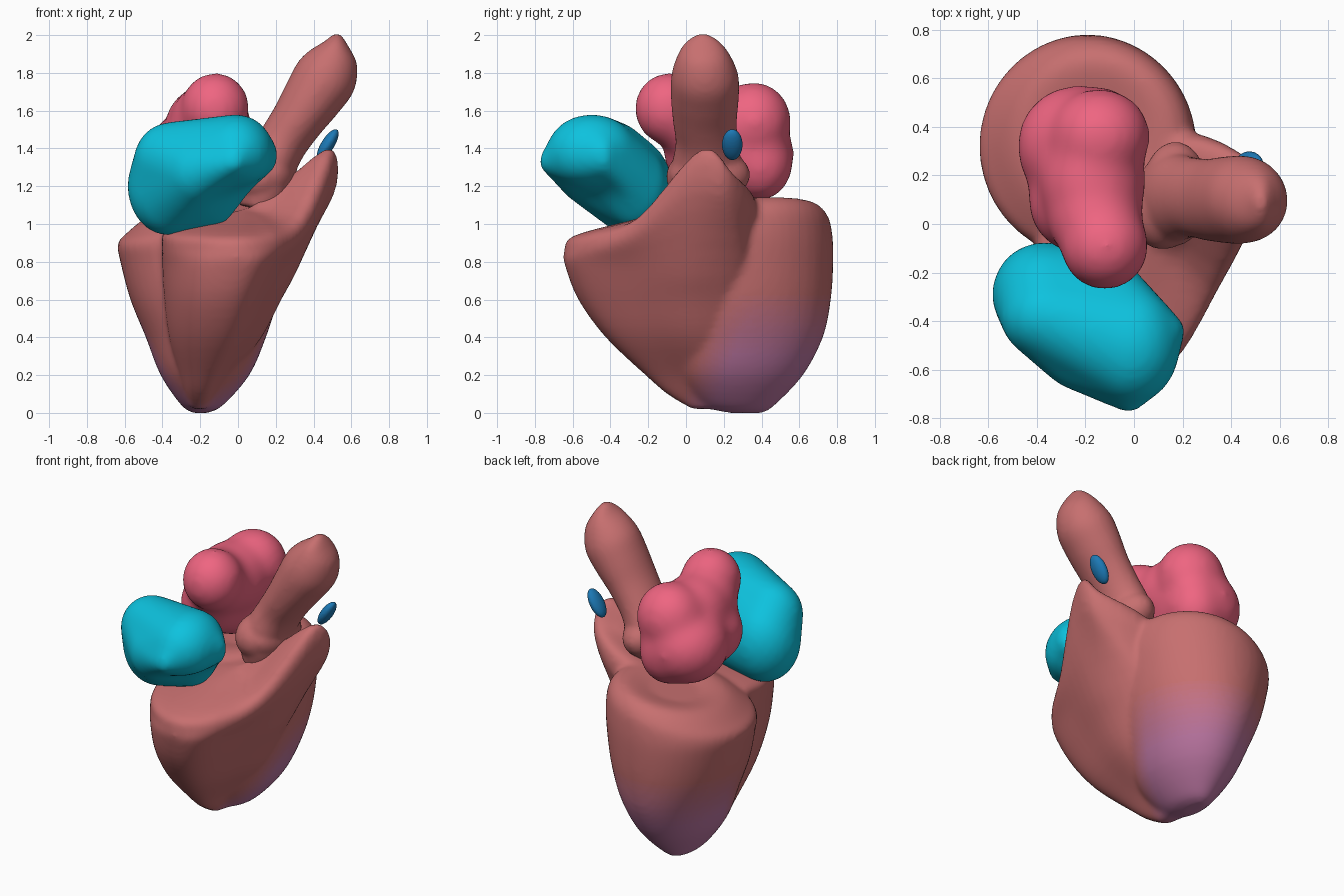
import bpy, bmesh, math
from mathutils import Vector, Matrix

if "Cube" in bpy.data.objects:
    bpy.data.objects.remove(bpy.data.objects["Cube"])


def material(name, rgb):
    m = bpy.data.materials.new(name)
    m.diffuse_color = (*rgb, 1)
    m.use_nodes = True
    m.node_tree.nodes["Principled BSDF"].inputs["Base Color"].default_value = m.diffuse_color
    return m


BROWN, PURPLE = (0.57, 0.16, 0.16), (0.50, 0.18, 0.36)
muscle = [material("muscle_%d" % i, [a + (b - a) * i / 12 for a, b in zip(BROWN, PURPLE)])
          for i in range(13)]
pink = material("pink", (0.86, 0.13, 0.22))
cyan = material("cyan", (0.004, 0.54, 0.73))
blue = material("blue", (0.012, 0.19, 0.46))


def catmull(a, b, c, d, t):
    return 0.5 * (2 * b + (c - a) * t + (2 * a - 5 * b + 4 * c - d) * t * t
                  + (3 * b - a - 3 * c + d) * t ** 3)


def spline(points, n=48):
    """Closed smooth curve through the points."""
    out, k = [], len(points)
    for j in range(n):
        s = j * k / n
        i = int(s)
        out.append(catmull(*(Vector(points[(i + o) % k]) for o in (-1, 0, 1, 2)), s - i))
    return out


def loft(bm, rings, steps=4):
    """Skin through the rings, curved between them and closed at both ends."""
    m = len(rings) - 1
    full = []
    for i in range(m):
        a, b, c, d = (rings[max(0, min(m, i + o))] for o in (-1, 0, 1, 2))
        for s in range(steps):
            full.append([catmull(*q, s / steps) for q in zip(a, b, c, d)])
    full.append(rings[-1])
    rows = [[bm.verts.new(p) for p in r] for r in full]
    n = len(rows[0])
    for a, b in zip(rows, rows[1:]):
        for j in range(n):
            bm.faces.new((a[j], a[(j + 1) % n], b[(j + 1) % n], b[j]))
    for r in (rows[0], rows[-1]):
        c = bm.verts.new(sum((v.co for v in r), Vector()) / n)
        for j in range(n):
            bm.faces.new((r[j], r[(j + 1) % n], c))


def ellipsoid(bm, centre, radii, rot=Matrix()):
    bmesh.ops.create_uvsphere(bm, u_segments=32, v_segments=20, radius=1,
                              matrix=Matrix.Translation(centre) @ rot @ Matrix.Diagonal((*radii, 1)))


def finish(name, bm, mats, voxel=0.02, smooth=4):
    """Fuse overlapping pieces into one smooth skin."""
    bmesh.ops.recalc_face_normals(bm, faces=bm.faces)
    me = bpy.data.meshes.new(name)
    bm.to_mesh(me)
    bm.free()
    ob = bpy.data.objects.new(name, me)
    bpy.context.collection.objects.link(ob)
    r = ob.modifiers.new("fuse", 'REMESH')
    r.mode, r.voxel_size = 'VOXEL', voxel
    s = ob.modifiers.new("soften", 'SMOOTH')
    s.factor, s.iterations = 0.5, smooth
    bpy.context.view_layer.update()
    new = bpy.data.meshes.new_from_object(ob.evaluated_get(bpy.context.evaluated_depsgraph_get()))
    ob.modifiers.clear()
    ob.data = new
    new.materials.clear()
    for m in mats:
        new.materials.append(m)
    for p in new.polygons:
        p.use_smooth = True
        p.material_index = 0
    return ob


# Ventricles: round rear chamber, its top tilted down to the front left
bm = bmesh.new()
rings = []
for z, cx, cy, rx, ry in [(0.0, -.2, .32, .04, .09), (.04, -.19, .28, .11, .19),
                          (.2, -.175, .28, .235, .34), (.4, -.17, .30, .318, .425),
                          (.6, -.18, .31, .39, .457), (.8, -.19, .32, .433, .46),
                          (.93, -.19, .32, .447, .455), (1.02, -.18, .33, .41, .42),
                          (1.09, -.17, .36, .30, .31), (1.07, -.17, .36, .15, .15)]:
    k = .17 if z > 1 else .08 if z > .9 else 0
    ring = []
    for i in range(48):
        t = 2 * math.pi * i / 48
        dx, dy = rx * math.cos(t), ry * math.sin(t)
        ring.append(Vector((cx + dx, cy + dy, z + k * (dx + .3 * dy))))
    rings.append(ring)
loft(bm, rings)

# Ventricles: wedge-shaped front chamber with raised right peak
outline = [(0, .58), (.06, .28), (.26, .06), (.55, 0), (.75, .08), (.89, .35),
           (1, .7), (.85, 1), (.4, 1), (.1, .9)]
rings = []
for z, xl, xr, yf, yb in [(.02, -.25, -.15, .03, .2), (.1, -.28, -.10, -.10, .22),
                          (.2, -.31, -.03, -.215, .25), (.4, -.365, .125, -.425, .27),
                          (.6, -.39, .23, -.57, .30), (.78, -.4, .325, -.64, .33)]:
    rings.append(spline([(xl + (xr - xl) * u, yf + (yb - yf) * v, z) for u, v in outline]))
rings.append(spline([(-.4, -.13, .88), (-.35, -.40, .87), (-.2, -.58, .86), (0, -.645, .85),
                     (.18, -.55, .87), (.34, -.28, .94), (.48, .02, 1.16), (.475, .24, 1.12),
                     (.17, .38, 1.02), (-.3, .2, .9)]))
top = spline([(-.38, -.13, .97), (-.33, -.37, .95), (-.19, -.54, .94), (0, -.6, .935),
              (.16, -.51, .95), (.31, -.26, 1.03), (.485, .08, 1.40), (.465, .25, 1.27),
              (.14, .34, 1.14), (-.3, .2, 1.0)])
rings.append(top)
rings.append([p.lerp(Vector((.06, .0, 1.1)), .5) for p in top])
loft(bm, rings)
body = finish("ventricles", bm, muscle, 0.018, 7)

# Purple tint fading in toward the lower rear
clamp = lambda v: max(0.0, min(1.0, v))
for p in body.data.polygons:
    c = p.center
    f = clamp((.64 - c.z) / .34) * clamp((c.y + .05 - .4 * c.z) / .18)
    p.material_index = round(12 * f)

# Great vessel: leaning tube with a bulging root, a neck and a narrowed tip
bm = bmesh.new()
path = [((.12, .09, 1.08), .12, .14), ((.14, .10, 1.20), .15, .18), ((.17, .11, 1.31), .14, .185),
        ((.235, .11, 1.43), .133, .165), ((.315, .10, 1.55), .14, .17), ((.395, .10, 1.67), .158, .18),
        ((.465, .10, 1.78), .167, .178), ((.505, .095, 1.88), .132, .145),
        ((.52, .09, 1.96), .06, .095), ((.525, .09, 2.005), .02, .03)]
rings = []
for i, (c, ra, rb) in enumerate(path):
    d = (Vector(path[min(i + 1, len(path) - 1)][0]) - Vector(path[max(i - 1, 0)][0])).normalized()
    side = Vector((0, 1, 0))
    across = side.cross(d).normalized()
    rings.append([Vector(c) + ra * math.cos(t) * across + rb * math.sin(t) * side
                  for t in (2 * math.pi * k / 32 for k in range(32))])
loft(bm, rings)
ellipsoid(bm, (.17, .125, 1.26), (.14, .215, .14))
ellipsoid(bm, (.12, .05, 1.25), (.14, .155, .14))
finish("great_vessel", bm, muscle[:1], 0.016, 6)

# Rear upper chamber: two-lobed pink sac
bm = bmesh.new()
for c, r in [((-.12, -.09, 1.61), (.185, .185, .195)), ((-.16, .03, 1.54), (.20, .20, .21)),
             ((-.14, .36, 1.54), (.21, .20, .215)), ((-.23, .32, 1.37), (.255, .255, .24)),
             ((-.17, .17, 1.51), (.22, .26, .225)), ((-.15, .39, 1.33), (.18, .18, .21)),
             ((-.24, .10, 1.37), (.20, .22, .20)), ((-.21, .24, 1.30), (.20, .22, .18))]:
    ellipsoid(bm, c, r)
finish("rear_upper_chamber", bm, [pink], 0.022, 35)

# Front upper chamber: cyan sac, hull over several lobes
bm = bmesh.new()
for c, r in [((-.37, -.29, 1.20), (.215, .215, .26)), ((-.01, -.50, 1.375), (.20, .24, .205)),
             ((-.35, -.38, 1.34), (.20, .18, .20)), ((-.15, -.28, 1.20), (.17, .18, .22)),
             ((-.02, -.70, 1.33), (.06, .08, .07)), ((-.22, -.52, 1.28), (.17, .165, .18)),
             ((.15, -.44, 1.36), (.06, .06, .10))]:
    ellipsoid(bm, c, r)
hull = bmesh.ops.convex_hull(bm, input=bm.verts)
junk = {g for k in ("geom_interior", "geom_unused") for g in hull[k]
        if isinstance(g, bmesh.types.BMVert)}
bmesh.ops.delete(bm, geom=list(junk), context='VERTS')
sac = finish("front_upper_chamber", bm, [cyan], 0.02, 10)

# Hollow pressed into the sac's lower right underside
for v in sac.data.vertices:
    d = (v.co - Vector((.02, -.48, 1.12))).length
    v.co += Vector((-.02, .03, .035)) * math.exp(-(d / .16) ** 2)

# Small leaf-shaped vessel stub
bm = bmesh.new()
ellipsoid(bm, (.475, .245, 1.42), (.035, .055, .095), Matrix.Rotation(math.radians(32), 4, 'Y'))
finish("vessel_stub", bm, [blue], 0.008, 2)
